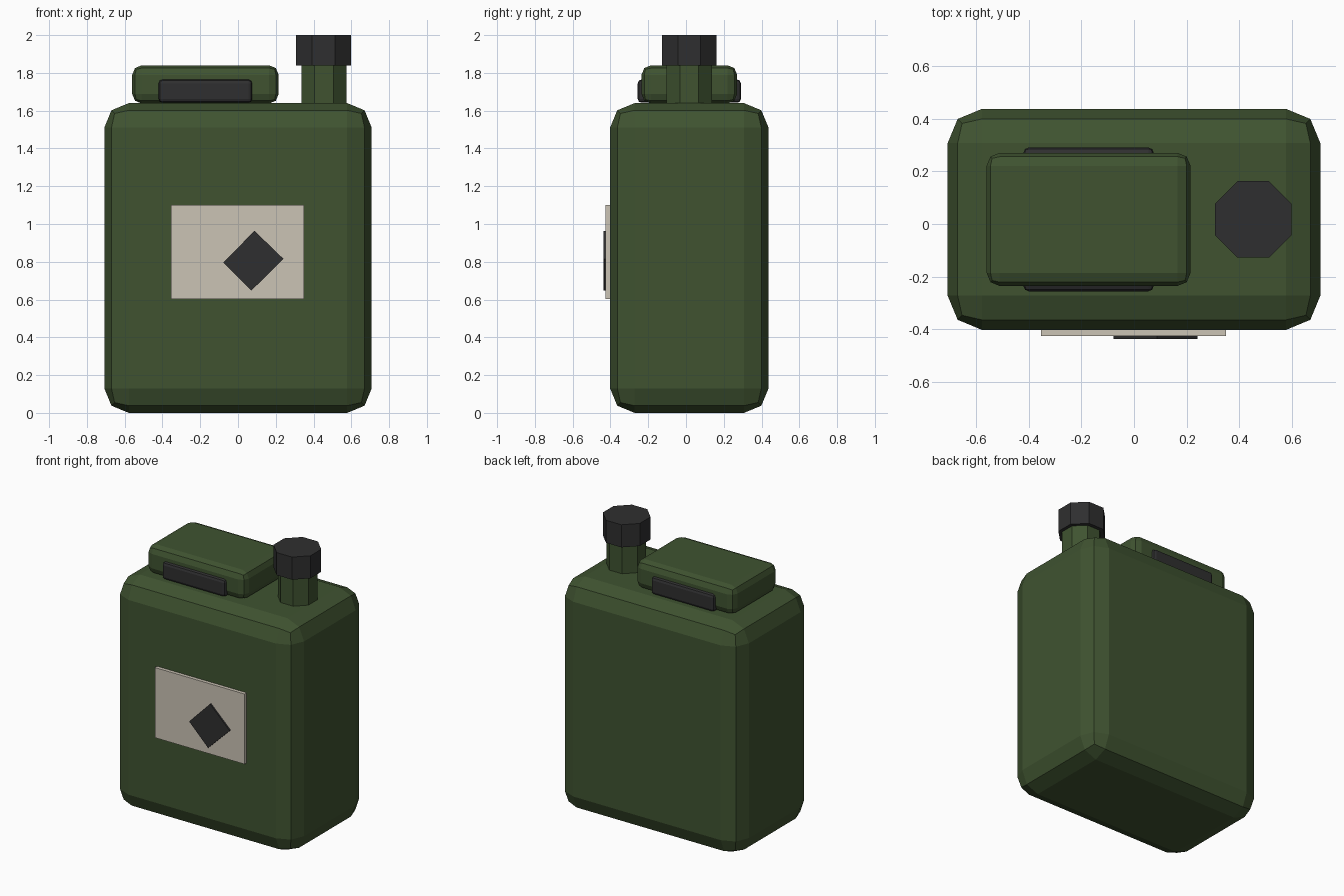
import bpy, bmesh, math

if "Cube" in bpy.data.objects:
    bpy.data.objects.remove(bpy.data.objects["Cube"])

CY = 0.0175  # depth centre of the can body


def material(name, rgb):
    m = bpy.data.materials.new(name)
    m.diffuse_color = (*rgb, 1)
    m.use_nodes = True
    m.node_tree.nodes["Principled BSDF"].inputs["Base Color"].default_value = m.diffuse_color
    return m


GREEN = material("olive green", (0.05, 0.086, 0.03))
BLACK = material("dark rubber", (0.028, 0.028, 0.029))
CREAM = material("label cream", (0.597, 0.546, 0.462))


def add_object(name, bm, mat):
    bmesh.ops.recalc_face_normals(bm, faces=bm.faces)
    me = bpy.data.meshes.new(name)
    bm.to_mesh(me)
    bm.free()
    me.materials.append(mat)
    ob = bpy.data.objects.new(name, me)
    bpy.context.collection.objects.link(ob)
    return ob


def box(name, lo, hi, mat, bevel=0, segments=2):
    bm = bmesh.new()
    bmesh.ops.create_cube(bm, size=1)
    for v in bm.verts:
        for i in range(3):
            v.co[i] = lo[i] if v.co[i] < 0 else hi[i]
    ob = add_object(name, bm, mat)
    if bevel:
        mod = ob.modifiers.new("rounded edges", 'BEVEL')
        mod.width = bevel
        mod.segments = segments
    return ob


def octagon(name, x, half_width, z0, z1, mat):
    # flats are aligned to the x and y axes
    r = half_width / math.cos(math.pi / 8)
    bm = bmesh.new()
    base = [bm.verts.new((x + r * math.cos(a), CY + r * math.sin(a), z0))
            for a in (math.pi / 8 + i * math.pi / 4 for i in range(8))]
    face = bm.faces.new(base)
    ext = bmesh.ops.extrude_face_region(bm, geom=[face], use_keep_orig=True)
    for g in ext["geom"]:
        if isinstance(g, bmesh.types.BMVert):
            g.co.z = z1
    return add_object(name, bm, mat)


# Can body
box("can_body", (-0.708, -0.402, 0), (0.708, 0.437, 1.64), GREEN, 0.13)

# Carry handle block and its dark grip
box("handle", (-0.56, CY - 0.253, 1.638), (0.215, CY + 0.253, 1.84), GREEN, 0.05)
box("handle_grip", (-0.42, CY - 0.273, 1.642), (0.075, CY + 0.273, 1.765), BLACK, 0.02)

# Spout and cap
octagon("spout_neck", 0.455, 0.12, 1.6, 1.86, GREEN)
octagon("spout_cap", 0.453, 0.145, 1.84, 2.0, BLACK)

# Label plate
box("label", (-0.354, -0.426, 0.603), (0.35, -0.40, 1.10), CREAM)

# Tilted dark mark on the label
bm = bmesh.new()
corners = [(0.087, 0.964), (0.241, 0.815), (0.071, 0.648), (-0.077, 0.796)]
face = bm.faces.new([bm.verts.new((x, -0.437, z)) for x, z in corners])
ext = bmesh.ops.extrude_face_region(bm, geom=[face], use_keep_orig=True)
for g in ext["geom"]:
    if isinstance(g, bmesh.types.BMVert):
        g.co.y = -0.4275 + 0.002
add_object("label_mark", bm, BLACK)
